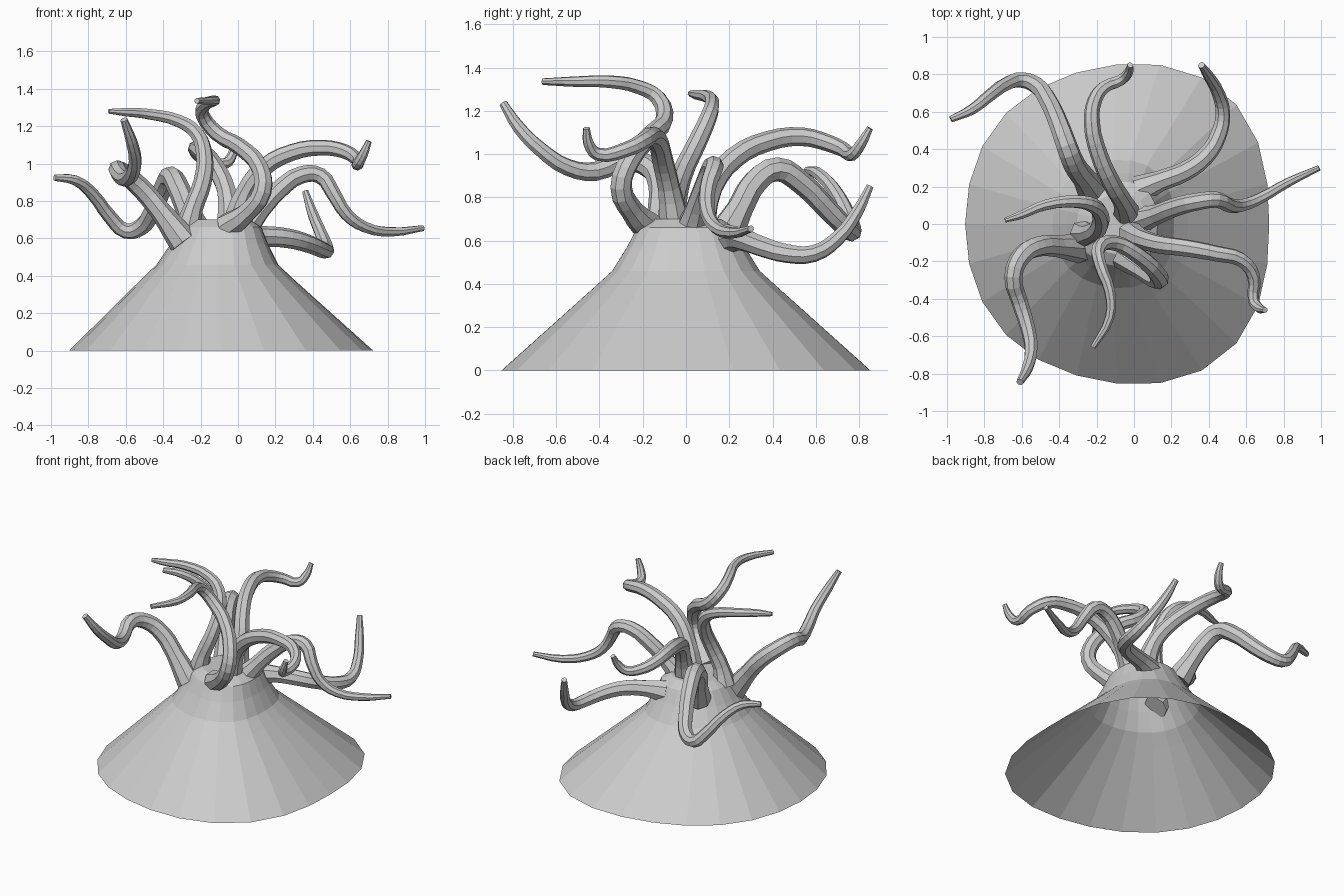
import bpy, bmesh, math

if "Cube" in bpy.data.objects:
    bpy.data.objects.remove(bpy.data.objects["Cube"], do_unlink=True)

grey = bpy.data.materials.new("plain grey")
grey.use_nodes = True
colour = (0.6, 0.6, 0.6, 1)
grey.diffuse_color = colour
grey.node_tree.nodes["Principled BSDF"].inputs["Base Color"].default_value = colour


def link(name, mesh):
    mesh.materials.clear()
    mesh.materials.append(grey)
    obj = bpy.data.objects.new(name, mesh)
    bpy.context.collection.objects.link(obj)
    return obj


# Slightly squared, lopsided outline of the skirt
def outline(a):
    return (0.852 - 0.019 * math.cos(4 * a) - 0.02 * math.cos(2 * a)
            + 0.088 * math.cos(a) * math.sin(a) ** 2)


# Flared skirt, open underneath: (scale, height, centre x)
def build_skirt(profile, sides=24):
    bm = bmesh.new()
    rings = []
    for scale, z, cx in profile:
        ring = []
        for i in range(sides):
            a = math.tau * i / sides
            r = scale * outline(a)
            ring.append(bm.verts.new((cx + r * math.cos(a), r * math.sin(a), z)))
        rings.append(ring)
    for low, high in zip(rings, rings[1:]):
        for i in range(sides):
            j = (i + 1) % sides
            bm.faces.new((low[i], low[j], high[j], high[i]))
    bm.faces.new(rings[-1])
    mesh = bpy.data.meshes.new("skirt_body")
    bm.to_mesh(mesh)
    bm.free()
    return link("skirt_body", mesh)


build_skirt([(1, 0, -0.09), (0.49, 0.39, -0.11), (0.4, 0.46, -0.11),
             (0.32, 0.57, -0.1), (0.265, 0.66, -0.09), (0.19, 0.7, -0.09)])


# Tapered arm with a flared root, swept along a smooth path
def build_tentacle(name, path, root=0.055, tip=0.021, flare=1.35):
    curve = bpy.data.curves.new(name, "CURVE")
    curve.dimensions = "3D"
    curve.resolution_u = 3
    curve.bevel_depth = 1
    curve.bevel_resolution = 2
    curve.use_fill_caps = True
    spline = curve.splines.new("BEZIER")
    spline.bezier_points.add(len(path) - 1)
    for i, (point, co) in enumerate(zip(spline.bezier_points, path)):
        point.co = co
        point.handle_left_type = point.handle_right_type = "AUTO"
        t = i / (len(path) - 1)
        point.radius = root + (tip - root) * t ** 1.3
    spline.bezier_points[0].radius = root * flare
    spline.bezier_points[-1].radius = tip * 0.75
    temp = bpy.data.objects.new(name + "_path", curve)
    bpy.context.collection.objects.link(temp)
    bpy.context.view_layer.update()
    graph = bpy.context.evaluated_depsgraph_get()
    mesh = bpy.data.meshes.new_from_object(temp.evaluated_get(graph))
    bpy.data.objects.remove(temp, do_unlink=True)
    bpy.data.curves.remove(curve)
    for face in mesh.polygons:
        face.use_smooth = False
    return link(name, mesh)


build_tentacle("back_right_tentacle", [
    (-.22, .18, .62), (-.27, .25, .75), (-.32, .32, .87), (-.36, .42, .93), (-.4, .53, .87),
    (-.46, .66, .74), (-.52, .74, .66), (-.6, .77, .64), (-.68, .75, .71),
    (-.78, .68, .84), (-.87, .61, .91), (-.98, .56, .925)], root=.064, tip=.024)

build_tentacle("back_tentacle", [
    (-.04, .06, .66), (-.06, .12, .85), (-.12, .22, .98), (-.19, .38, 1.06), (-.225, .54, 1.08),
    (-.21, .66, 1.05), (-.16, .73, 1.02), (-.07, .77, 1.0), (-.03, .81, 1.05), (-.02, .85, 1.12)])

build_tentacle("back_left_tentacle", [
    (.02, .18, .6), (.14, .23, .61), (.27, .28, .6), (.38, .36, .57), (.45, .47, .54),
    (.475, .59, .54), (.45, .7, .61), (.4, .79, .73), (.36, .85, .85)], root=.058, tip=.024)

build_tentacle("left_tentacle", [
    (.03, .02, .64), (.12, .05, .75), (.22, .09, .86), (.34, .12, .94), (.44, .13, .935),
    (.51, .1, .84), (.58, .1, .73), (.68, .14, .66), (.82, .22, .635), (.99, .3, .655)])

build_tentacle("front_left_tentacle", [
    (-.02, -.05, .66), (.04, -.08, .85), (.14, -.11, .98), (.29, -.13, 1.06), (.45, -.16, 1.085),
    (.57, -.19, 1.065), (.64, -.28, 1.02), (.64, -.41, 1.0), (.67, -.45, 1.05), (.7, -.46, 1.12)])

build_tentacle("front_tentacle", [
    (-.06, -.17, .66), (.05, -.25, .74), (.13, -.3, .85), (.12, -.26, .97), (.01, -.16, 1.09),
    (-.11, -.1, 1.16), (-.19, -.13, 1.26), (-.18, -.22, 1.31), (-.13, -.36, 1.335),
    (-.13, -.5, 1.335), (-.22, -.66, 1.335)])

build_tentacle("front_right_tentacle", [
    (-.29, -.13, .58), (-.41, -.12, .74), (-.51, -.12, .86), (-.6, -.17, .94), (-.645, -.28, .97),
    (-.61, -.42, .92), (-.57, -.55, .94), (-.55, -.67, 1.02), (-.57, -.77, 1.12),
    (-.61, -.845, 1.235)], root=.06, tip=.026)

build_tentacle("right_tentacle", [
    (-.27, -.05, .64), (-.24, -.05, .76), (-.19, -.02, .9), (-.18, .05, 1.05), (-.22, .1, 1.16),
    (-.31, .12, 1.225), (-.48, .1, 1.265), (-.6, .05, 1.275), (-.69, .02, 1.28)], tip=.018)
